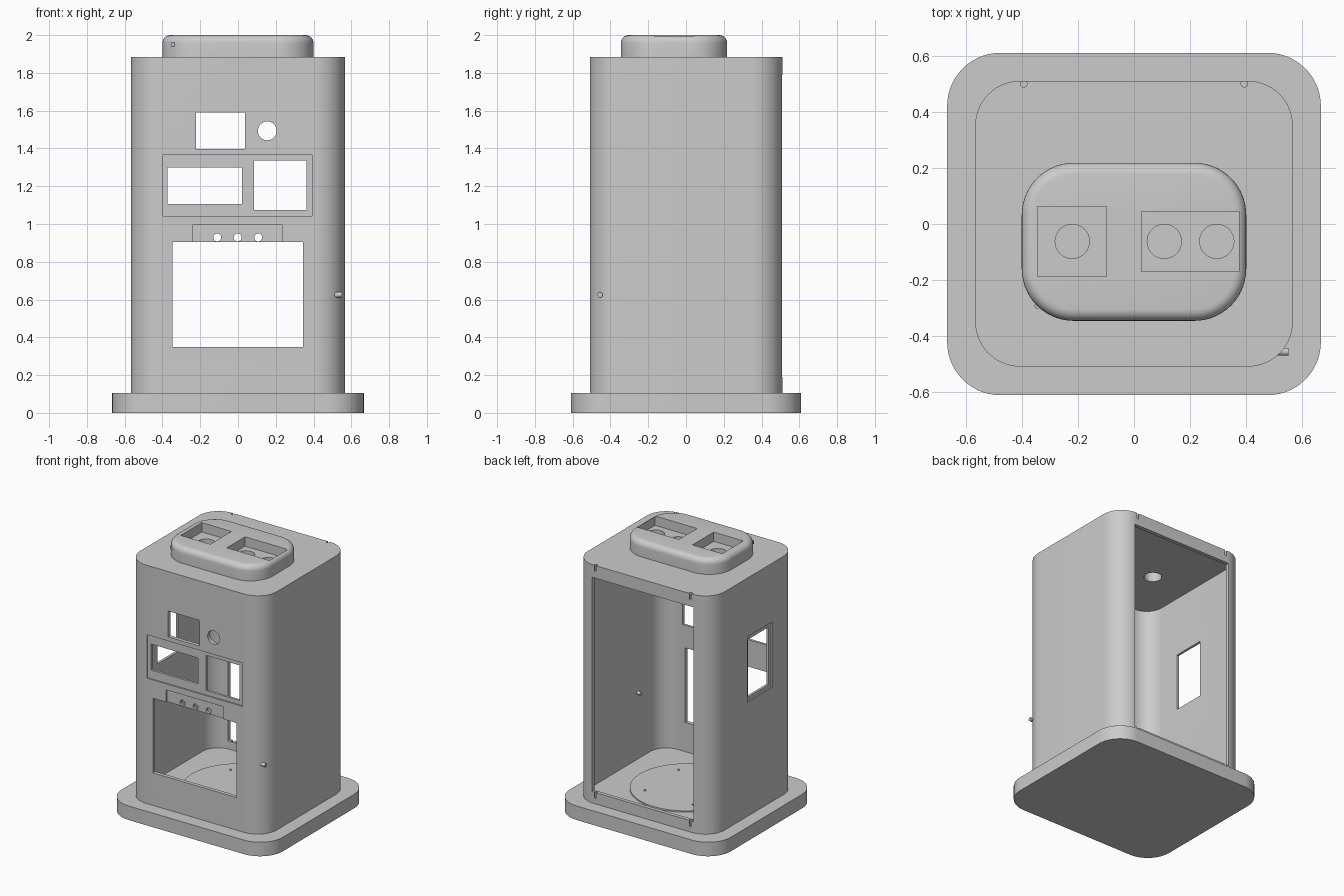
import bpy, bmesh
from math import sin, cos, pi
from mathutils import Matrix, Vector

default = bpy.data.objects.get("Cube")
if default:
    bpy.data.objects.remove(default, do_unlink=True)

grey = bpy.data.materials.new("plain_grey")
grey.use_nodes = True
grey.diffuse_color = (0.6, 0.6, 0.6, 1)
grey.node_tree.nodes["Principled BSDF"].inputs["Base Color"].default_value = (0.6, 0.6, 0.6, 1)


def finish(bm, name):
    bmesh.ops.recalc_face_normals(bm, faces=bm.faces)
    mesh = bpy.data.meshes.new(name)
    bm.to_mesh(mesh)
    bm.free()
    obj = bpy.data.objects.new(name, mesh)
    bpy.context.collection.objects.link(obj)
    mesh.materials.append(grey)
    return obj


def rounded_block(name, x, y, z, radius, fillet=0.0, steps=14):
    """Upright block with rounded corners and an optional rounded top rim."""
    bm = bmesh.new()
    corners = [(x[1], y[1], 1, 1), (x[0], y[1], -1, 1), (x[0], y[0], -1, -1), (x[1], y[0], 1, -1)]
    ring = []
    for k, (cx, cy, sx, sy) in enumerate(corners):
        for i in range(steps + 1):
            a = (k + i / steps) * pi / 2
            ring.append(bm.verts.new((cx - sx * radius + radius * cos(a),
                                      cy - sy * radius + radius * sin(a), z[0])))
    bottom = bm.faces.new(ring)
    up = bmesh.ops.extrude_face_region(bm, geom=[bottom], use_keep_orig=True)["geom"]
    top = [v for v in up if isinstance(v, bmesh.types.BMVert)]
    bmesh.ops.translate(bm, verts=top, vec=(0, 0, z[1] - z[0]))
    if fillet:
        rim = [e for e in bm.edges if all(v.co.z > z[1] - 1e-4 for v in e.verts)]
        bmesh.ops.bevel(bm, geom=rim, offset=fillet, segments=6, profile=0.5, affect='EDGES')
    return finish(bm, name)


def box(name, x, y, z):
    bm = bmesh.new()
    bmesh.ops.create_cube(bm, size=1)
    for v in bm.verts:
        v.co = Vector([(r[0] + r[1]) / 2 + c * (r[1] - r[0]) for c, r in zip(v.co, (x, y, z))])
    return finish(bm, name)


def cylinder(name, centre, radius, length, axis='Z', sides=32):
    bm = bmesh.new()
    bmesh.ops.create_cone(bm, cap_ends=True, segments=sides, radius1=radius, radius2=radius, depth=length)
    if axis != 'Z':
        turn = Matrix.Rotation(pi / 2, 3, 'Y' if axis == 'X' else 'X')
        bmesh.ops.rotate(bm, verts=bm.verts, matrix=turn)
    bmesh.ops.translate(bm, verts=bm.verts, vec=centre)
    return finish(bm, name)


def cut(cutter, *targets):
    cutter.hide_render = True
    for target in targets:
        mod = target.modifiers.new("cut", 'BOOLEAN')
        mod.operation = 'DIFFERENCE'
        mod.solver = 'EXACT'
        mod.object = cutter
        bpy.context.view_layer.objects.active = target
        bpy.ops.object.modifier_apply(modifier=mod.name)
    bpy.data.objects.remove(cutter, do_unlink=True)


# Main solids
base = rounded_block("base_plate", (-.666, .666), (-.61, .61), (0, .105), .19)
body = rounded_block("body_shell", (-.566, .566), (-.508, .51), (.1, 1.885), .16)
cap = rounded_block("top_cap", (-.4, .4), (-.345, .218), (1.88, 2), .185, .042)
turntable = cylinder("floor_disc", (0, 0, .133), .38, .014, sides=64)

# Hollow interior and open back
cut(rounded_block("hollow", (-.538, .538), (-.48, .482), (.13, 1.86), .132), body)
cut(box("back_opening", (-.42, .42), (.4, .6), (.19, 1.79)), body)

# Shallow recesses on the front
cut(box("screen_frame", (-.398, .392), (-.6, -.498), (1.042, 1.366)), body)
cut(box("button_panel", (-.238, .232), (-.6, -.498), (.88, .997)), body)

# Front openings: x range, z range
for x, z in [((-.222, .036), (1.397, 1.59)), ((-.372, .02), (1.106, 1.3)),
             ((.085, .363), (1.074, 1.337)), ((-.348, .343), (.348, .905))]:
    cut(box("front_opening", x, (-.6, -.4), z), body)
cut(cylinder("round_opening", (.155, -.5, 1.493), .05, .2, 'Y'), body)
for x in (-.11, -.002, .107):
    cut(cylinder("button_hole", (x, -.5, .929), .021, .2, 'Y', 24), body)

# Side window with a shallow frame
cut(box("side_frame", (-.7, -.556), (-.21, .083), (.955, 1.445)), body)
cut(box("side_window", (-.7, -.45), (-.182, .062), (.985, 1.415)), body)

# Cap trays and their round holes
cut(box("single_tray", (-.343, -.098), (-.187, .063), (1.93, 2.1)), cap)
cut(box("double_tray", (.027, .375), (-.17, .045), (1.93, 2.1)), cap)
for x in (-.22, .108, .295):
    cut(cylinder("cup_hole", (x, -.062, 1.9), .061, .3), cap, body)

# Panel peg slots in the back rim
for x in (-.393, .393):
    cut(cylinder("upper_slot", (x, .5, 1.89), .012, .1, sides=16), body)
    cut(cylinder("lower_slot", (x, .5, .19), .012, .09, sides=16), body)

# Screw holes in the floor disc
for x in (-.2, .2):
    for y in (-.2, .2):
        cut(cylinder("screw_hole", (x, y, .14), .01, .1, sides=16), turntable, body)

# Small pins
pins = [cylinder("door_pin", (.525, -.455, .625), .014, .05, 'X', 20),
        cylinder("inner_pin", (.53, -.2, .625), .013, .04, 'X', 20),
        cylinder("cap_pin", (-.344, -.291, 1.95), .011, .02, 'Z', 20)]

for obj in [base, body, cap, turntable] + pins:
    bpy.ops.object.select_all(action='DESELECT')
    obj.select_set(True)
    bpy.context.view_layer.objects.active = obj
    bpy.ops.object.shade_smooth_by_angle()
